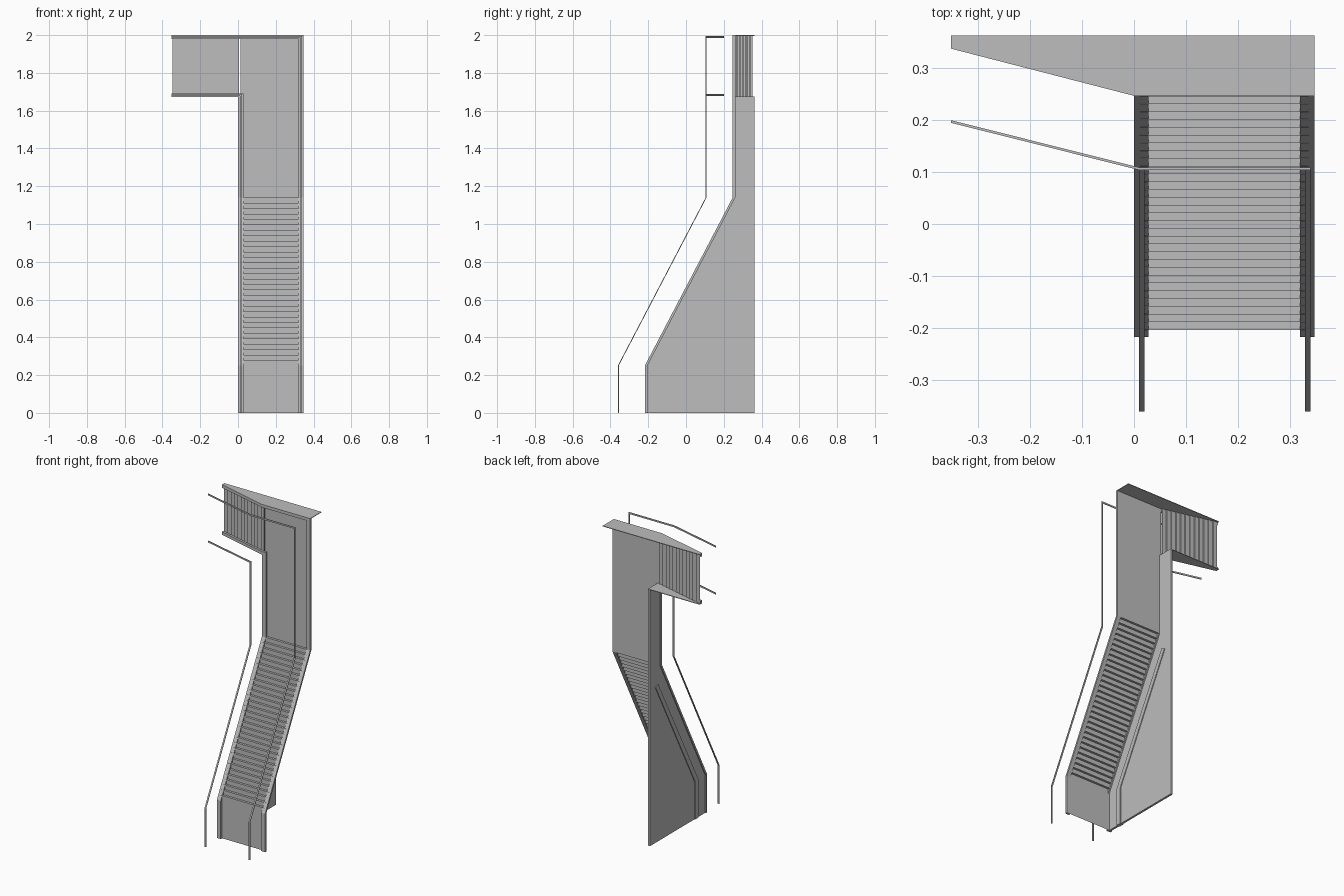
import bpy
import bmesh
from mathutils import Vector

cube = bpy.data.objects.get("Cube")
if cube:
    bpy.data.objects.remove(cube)

grey = bpy.data.materials.new("plain grey")
grey.use_nodes = True
colour = (0.51, 0.51, 0.51, 1)
grey.diffuse_color = colour
grey.node_tree.nodes["Principled BSDF"].inputs["Base Color"].default_value = colour


def extrude(name, points, vec, solid=True):
    """Push a closed outline into a solid, or an open path into a sheet."""
    bm = bmesh.new()
    vec = Vector(vec)
    near = [bm.verts.new(p) for p in points]
    far = [bm.verts.new(Vector(p) + vec) for p in points]
    n = len(points)
    for i in range(n if solid else n - 1):
        j = (i + 1) % n
        bm.faces.new((near[i], near[j], far[j], far[i]))
    if solid:
        bm.faces.new(near[::-1])
        bm.faces.new(far)
        bmesh.ops.recalc_face_normals(bm, faces=bm.faces)
    mesh = bpy.data.meshes.new(name)
    bm.to_mesh(mesh)
    bm.free()
    mesh.materials.append(grey)
    obj = bpy.data.objects.new(name, mesh)
    bpy.context.collection.objects.link(obj)
    return obj


def band(name, path, depth, vec):
    """Solid strip that follows a path, with its depth running along y."""
    back = [(x, y + depth, z) for x, y, z in reversed(path)]
    return extrude(name, path + back, vec)


# Main dimensions
LOW, HIGH, SHELF, TOP = 0.25, 1.14, 1.672, 2.0
FRONT, UPPER, BACK = -0.218, 0.247, 0.363
RIGHT, ARM_END, ARM_Y = 0.348, -0.353, 0.338
DEPTH = 0.014


def climb(x, shift, top):
    """Upright, slope, upright: the bend shared by trims and rails."""
    return [(x, FRONT + shift, 0), (x, FRONT + shift, LOW),
            (x, UPPER + shift, HIGH), (x, UPPER + shift, top)]


# Edge trims on both sides of the stair
for name, x, top in (("right_edge_trim", 0, SHELF), ("left_edge_trim", RIGHT - 0.028, TOP)):
    band(name, climb(x, 0, top), DEPTH, (0.028, 0, 0))

# Front panel, stair flight and upper panel as one stepped sheet
STEPS = 31
y0, y1 = FRONT + DEPTH, UPPER + DEPTH
rise, run = (HIGH - LOW) / STEPS, (y1 - y0) / STEPS
profile = [(y0, 0)]
for i in range(STEPS):
    z = LOW + i * rise
    profile += [(y0 + i * run, z + rise), (y0 + (i + 1) * run, z + rise)]
profile.append((y1, TOP))
extrude("stepped_panel", [(RIGHT - 0.012, y, z) for y, z in profile],
        (0.024 - RIGHT, 0, 0), solid=False)

# Solid side wall under one edge
wall = [(FRONT + 0.005, 0), (FRONT + 0.005, LOW), (UPPER + 0.005, HIGH),
        (UPPER + 0.005, SHELF), (BACK, SHELF), (BACK, 0)]
extrude("side_wall", [(0.006, y, z) for y, z in wall], (0.014, 0, 0))

# Sloping rib on the side wall
rib = [(-0.13, 0), (-0.13, LOW), (0.285, 1.03), (0.31, 1.015), (-0.097, 0.245), (-0.097, 0)]
extrude("wall_rib", [(0.001, y, z) for y, z in rib], (0.024, 0, 0))

# Pleated panel on the side arm
PLEATS = 12
dx = -ARM_END / PLEATS
dy = (ARM_Y - UPPER) / PLEATS
pleats = [(ARM_END + 0.006, ARM_Y + DEPTH, SHELF)]
for i in range(PLEATS):
    x, y = ARM_END + 0.006 + (i + 1) * dx, ARM_Y + DEPTH - i * dy
    pleats += [(x, y, SHELF), (x, y - dy, SHELF)]
extrude("arm_panel", pleats, (0, 0, TOP - SHELF), solid=False)

# Roof and arm floor plates
for name, right, z in (("roof_plate", RIGHT, TOP - 0.004), ("arm_floor_plate", 0.02, SHELF)):
    outline = [(ARM_END, ARM_Y, z), (0, UPPER, z), (right, UPPER, z),
               (right, BACK, z), (ARM_END, BACK, z)]
    extrude(name, outline, (0, 0, 0.004))

# Trims along the top and bottom of the arm
for name, right, z in (("top_trim", RIGHT, TOP - 0.02), ("arm_bottom_trim", 0.028, SHELF)):
    band(name, [(ARM_END, ARM_Y, z), (0, UPPER, z), (right, UPPER, z)],
         DEPTH, (0, 0, 0.02))

# Floating handrails: a climbing strip, then a strip along the arm
SHIFT, THICK = -0.143, 0.005
for side, x, z in (("right", 0.01, SHELF + 0.005), ("left", 0.33, TOP - 0.016)):
    band(side + "_handrail", climb(x, SHIFT, z + 0.01), THICK, (0.01, 0, 0))
    band(side + "_arm_rail", [(ARM_END, ARM_Y + SHIFT, z), (0.01, UPPER + SHIFT, z),
                              (x + 0.01, UPPER + SHIFT, z)], THICK, (0, 0, 0.01))
